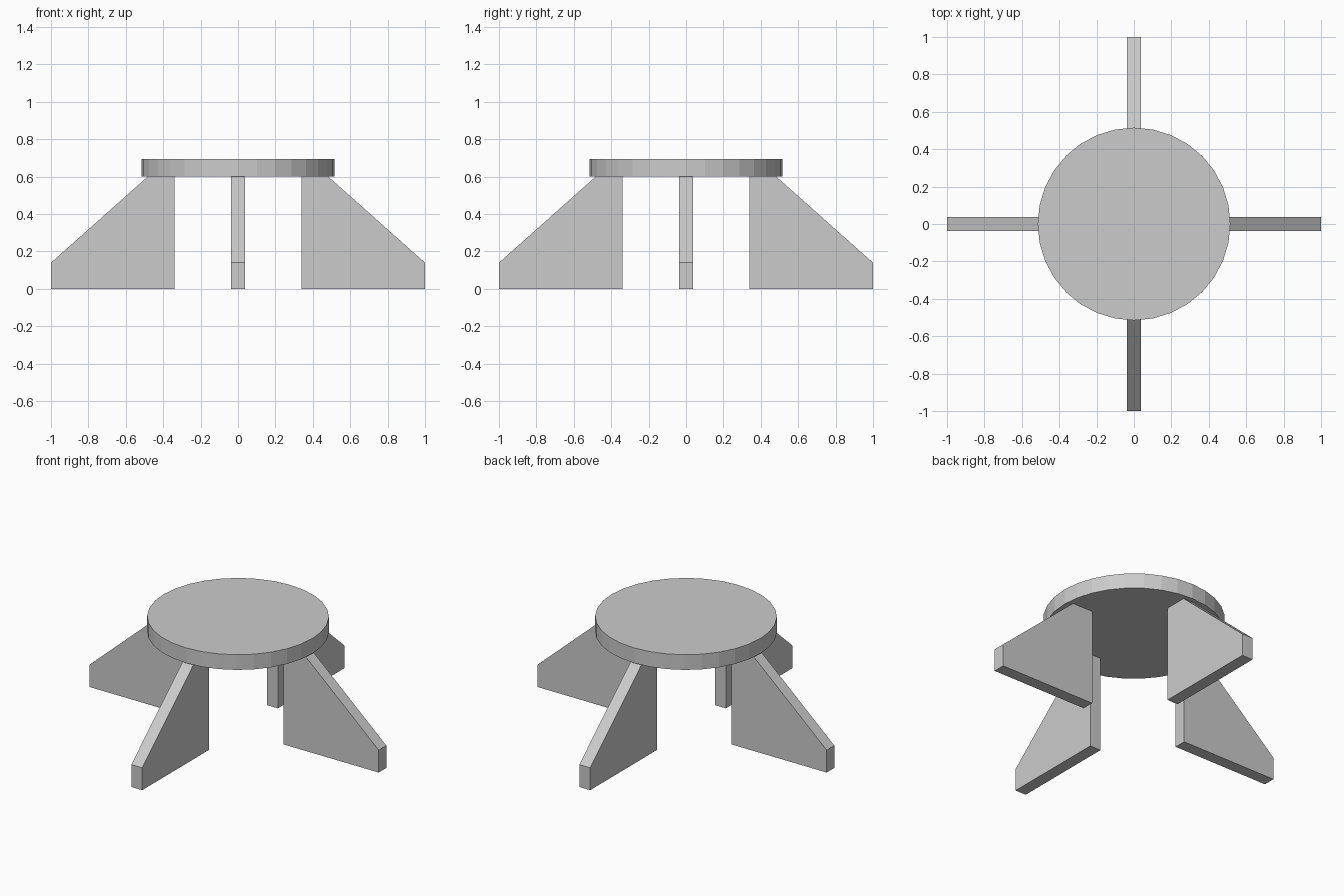
import bpy, bmesh
from math import pi
from mathutils import Matrix

if "Cube" in bpy.data.objects:
    bpy.data.objects.remove(bpy.data.objects["Cube"])

# round seat disc
bpy.ops.mesh.primitive_cylinder_add(vertices=32, radius=0.515, depth=0.095,
                                    location=(0, 0, 0.6475))
bpy.context.object.name = "round_top"

# fin-shaped leg: side profile (distance from centre, height), extruded to thickness
PROFILE = [(0.34, 0), (1, 0), (1, 0.14), (0.483, 0.6), (0.34, 0.6)]
THICK = 0.075


def make_leg(name, angle):
    bm = bmesh.new()
    face = bm.faces.new([bm.verts.new((x, -THICK / 2, z)) for x, z in PROFILE])
    ext = bmesh.ops.extrude_face_region(bm, geom=[face])
    verts = [g for g in ext["geom"] if isinstance(g, bmesh.types.BMVert)]
    bmesh.ops.translate(bm, verts=verts, vec=(0, THICK, 0))
    bmesh.ops.recalc_face_normals(bm, faces=bm.faces)
    bm.transform(Matrix.Rotation(angle, 4, 'Z'))
    mesh = bpy.data.meshes.new(name)
    bm.to_mesh(mesh)
    bm.free()
    bpy.context.collection.objects.link(bpy.data.objects.new(name, mesh))


# four legs around the centre
for i, side in enumerate(("right", "back", "left", "front")):
    make_leg(side + "_leg", i * pi / 2)
